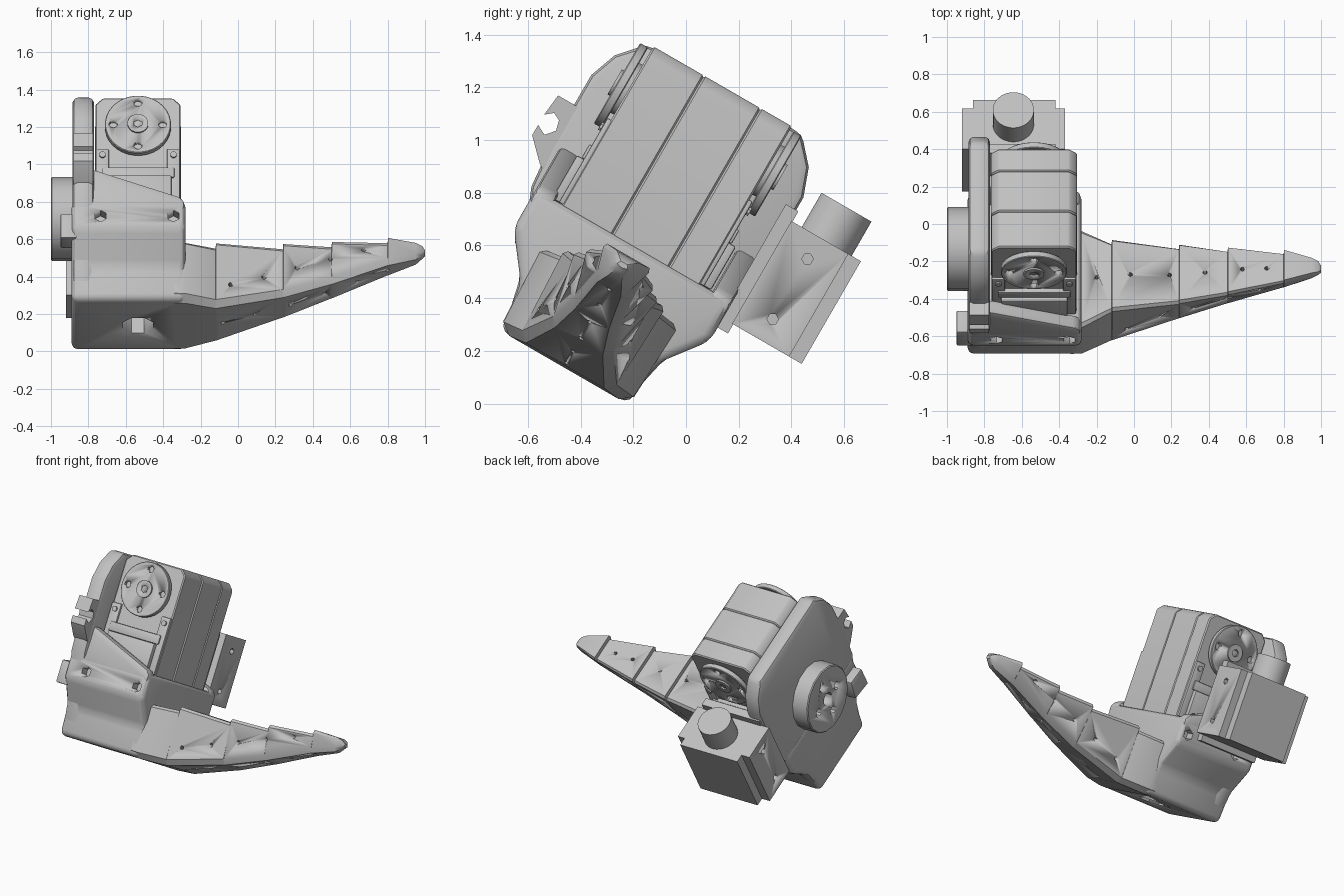
import bpy, bmesh, math
from mathutils import Matrix

cube = bpy.data.objects.get("Cube")
if cube:
    bpy.data.objects.remove(cube, do_unlink=True)

TILT = Matrix.Rotation(math.radians(-30), 4, 'X')   # whole assembly leans forward
MID = -0.47                                         # symmetry plane across the foot
MX = -0.535                                         # servo centre line

grey = bpy.data.materials.new("plain_grey")
grey.use_nodes = True
grey.diffuse_color = (0.53, 0.53, 0.53, 1)
grey.node_tree.nodes["Principled BSDF"].inputs["Base Color"].default_value = (0.53, 0.53, 0.53, 1)


def activate(ob):
    bpy.ops.object.select_all(action='DESELECT')
    ob.select_set(True)
    bpy.context.view_layer.objects.active = ob


def finish(name, bm, bevel=0.0, segments=2):
    bmesh.ops.recalc_face_normals(bm, faces=bm.faces)
    mesh = bpy.data.meshes.new(name)
    bm.to_mesh(mesh)
    bm.free()
    mesh.materials.append(grey)
    ob = bpy.data.objects.new(name, mesh)
    bpy.context.collection.objects.link(ob)
    ob.matrix_world = TILT
    activate(ob)
    if bevel:
        mod = ob.modifiers.new("bevel", 'BEVEL')
        mod.width, mod.segments = bevel, segments
        mod.limit_method = 'ANGLE'
        bpy.ops.object.modifier_apply(modifier=mod.name)
    bpy.ops.object.shade_smooth_by_angle(angle=math.radians(28))
    return ob


def place(axis, p, q, d):
    return {'x': (d, p, q), 'y': (p, d, q), 'z': (p, q, d)}[axis]


def add_prism(bm, pts, axis, a, b):
    ends = [[bm.verts.new(place(axis, p, q, d)) for p, q in pts] for d in (a, b)]
    for ring in ends:
        bm.faces.new(ring)
    n = len(pts)
    for i in range(n):
        j = (i + 1) % n
        bm.faces.new((ends[0][i], ends[0][j], ends[1][j], ends[1][i]))


def prism(name, pts, axis, a, b, bevel=0.0, segments=2):
    bm = bmesh.new()
    add_prism(bm, pts, axis, a, b)
    return finish(name, bm, bevel, segments)


def box(name, x, y, z, bevel=0.0):
    return prism(name, [(x[0], y[0]), (x[1], y[0]), (x[1], y[1]), (x[0], y[1])], 'z', *z, bevel)


def circle(p, q, r, n=24):
    return [(p + r * math.cos(math.tau * (i + .5) / n), q + r * math.sin(math.tau * (i + .5) / n))
            for i in range(n)]


def drill(ob, holes):
    """Each hole is (axis, p, q, radius, start, end, sides)."""
    bm = bmesh.new()
    for axis, p, q, r, a, b, n in holes:
        add_prism(bm, circle(p, q, r, n), axis, a, b)
    cutter = finish("hole_cutter", bm)
    cutter.hide_render = True
    activate(ob)
    mod = ob.modifiers.new("holes", 'BOOLEAN')
    mod.operation, mod.solver, mod.object = 'DIFFERENCE', 'EXACT', cutter
    bpy.ops.object.modifier_apply(modifier=mod.name)
    bpy.data.objects.remove(cutter, do_unlink=True)


def mirrored(half):
    """Half profile (offset, height) reflected about the middle plane."""
    return [(MID + p, q) for p, q in half] + [(MID - p, q) for p, q in reversed(half)]


# Foot body with its flared sides and sole hole
body = prism("foot_body", mirrored([(.28, -.11), (.30, .08), (.43, .25), (.43, .42)]),
             'x', -.89, -.28, .035, 3)
drill(body, [('z', MX, MID, .087, -.2, .02, 8)]
      + [('y', x, .317, .035, y - .06, y + .06, 6) for x in (-.735, -.345) for y in (-.9, -.04)])

# Sloping ears in front of and behind the servo
for name, a, b in (("front_ear", -.90, -.815), ("rear_ear", -.125, -.04)):
    prism(name, [(-.88, .36), (-.285, .36), (-.285, .41), (-.31, .44), (-.76, .605), (-.88, .625)],
          'y', a, b, .02)

# Long tapering toe: x, sole half width, sole height, top half width, top height
stations = [(-.34, .275, -.112, .30, .236), (-.28, .273, -.113, .298, .238),
            (-.12, .195, -.105, .215, .263), (.24, .12, 0, .176, .28),
            (.5, .085, .10, .14, .312), (.8, .06, .229, .094, .362),
            (.95, .03, .28, .05, .372), (.985, .02, .31, .035, .36), (1.0, .01, .325, .015, .345)]
rows = []
for x, hb, b, ht, t in stations:
    if x in (-.12, .24, .5, .8):          # raised step at each tread
        rows += [(x, hb, b, ht - .006, t - .012), (x + .002, hb, b, ht + .006, t + .014)]
    else:
        rows.append((x, hb, b, ht, t))
bm = bmesh.new()
rings = []
for x, hb, b, ht, t in rows:
    lip = min(.035, (t - b) * .3)
    sec = mirrored([(hb * .88, b), (hb + .012, b + lip), (ht, t - lip * .5), (ht * .93, t)])
    rings.append([bm.verts.new((x, p, q)) for p, q in sec])
for r0, r1 in zip(rings, rings[1:]):
    for i in range(len(r0)):
        j = (i + 1) % len(r0)
        bm.faces.new((r0[i], r0[j], r1[j], r1[i]))
bm.faces.new(rings[0])
bm.faces.new(rings[-1])
toe = finish("toe", bm)
holes = [('z', x, MID, .012, .2 + .12 * max(x, 0), .6, 8) for x in (-.2, -.02, .19, .38, .58, .71)]
holes += [('z', x, MID, .012, -.3, .06 + .26 * x, 8) for x in (-.08, .09, .28, .46, .64, .8)]
for i in range(5):
    x = -.04 + .178 * i
    h = .17 - .17 * x
    for s in (-1, 1):
        holes.append(('y', x, .03 + .373 * (x + .04), .012, MID + s * h * .6, MID + s * .5, 8))
drill(toe, holes)

# Tall side plate, hub and small fittings on the outer side
prism("side_plate", mirrored([(.27, -.10), (.31, .08), (.45, .42), (.465, .58), (.465, .90),
                              (.425, 1.01), (.34, 1.105)]), 'x', -.885, -.77, .028, 2)
HUB = .547
hub = prism("side_hub", circle(MID, HUB, .225, 16), 'x', -1.0, -.87, .006, 1)
drill(hub, [('x', MID, HUB, .045, -1.1, -.94, 12)]
      + [('x', MID + .115 * math.cos(a), HUB + .115 * math.sin(a), .028, -1.1, -.94, 10)
         for a in (0, math.pi / 2, math.pi, math.pi * 1.5)])
prism("cable_clip", [(-.90, .49), (-.935, .51), (-1.015, .59), (-1.015, .635), (-.975, .615),
                     (-.945, .65), (-.955, .69), (-.985, .705), (-1.015, .68), (-1.005, .77),
                     (-.90, .77)], 'x', -.88, -.775)
prism("side_stop", [(-.87, .20), (-.87, .35), (-.74, .36), (-.72, .22)], 'x', -.95, -.86, .01)

# Servo case in three slabs
def case(hw, lo, hi, c):
    return [(MX - hw, lo), (MX + hw, lo), (MX + hw, hi - c), (MX + hw - c, hi),
            (MX - hw + c, hi), (MX - hw, hi - c)]

for name, a, b, hw in (("servo_front", -.785, -.563, .228), ("servo_middle", -.563, -.315, .23),
                       ("servo_rear", -.315, -.178, .23)):
    prism(name, case(hw, .35, 1.112, .04), 'y', a, b, .007, 1)

# Servo horns, hub screws, ledges and case screws at both ends
SZ = .922
for end, face, s in (("front", -.785, -1), ("rear", -.178, 1)):
    def span(d0, d1):
        return sorted((face + s * d0, face + s * d1))
    horn = prism(end + "_horn", circle(MX, SZ, .177, 32), 'y', *span(.015, .05), .004, 1)
    drill(horn, [('y', MX + .132 * math.cos(a), SZ + .132 * math.sin(a), .023, *span(.025, .1), 10)
                 for a in (0, math.pi / 2, math.pi, math.pi * 1.5)])
    prism(end + "_horn_neck", circle(MX, SZ, .11), 'y', *span(-.01, .02))
    screw = prism(end + "_horn_screw", circle(MX, SZ, .056, 16), 'y', *span(.03, .06))
    drill(screw, [('y', MX, SZ, .025, *span(.045, .1), 6)])
    box(end + "_ledge", (-.71, -.355), span(-.01, .045), (.42, .61), .008)
    box(end + "_ledge_lip", (-.725, -.34), span(-.01, .025), (.61, .67), .006)
    for x in (-.725, -.345):
        box(end + "_case_lug", (x - .035, x + .035), span(-.01, .015), (.42, .79), .006)
        prism(end + "_case_screw", circle(x, .75, .018, 8), 'y', *span(.01, .025))

# Sensor box behind the heel with its mounting plate and knob
box("mount_plate", (-.86, -.42), (-.05, .005), (.31, .845))
block = box("sensor_box", (-.92, -.37), (0, .25), (.35, .80))
drill(block, [('x', .125, q, .022, x - .04, x + .04, 6) for q in (.442, .706) for x in (-.92, -.37)])
box("sensor_cover", (-.86, -.42), (.24, .305), (.35, .80))
prism("sensor_knob", circle(-.645, .155, .11, 32), 'z', .79, .95)
